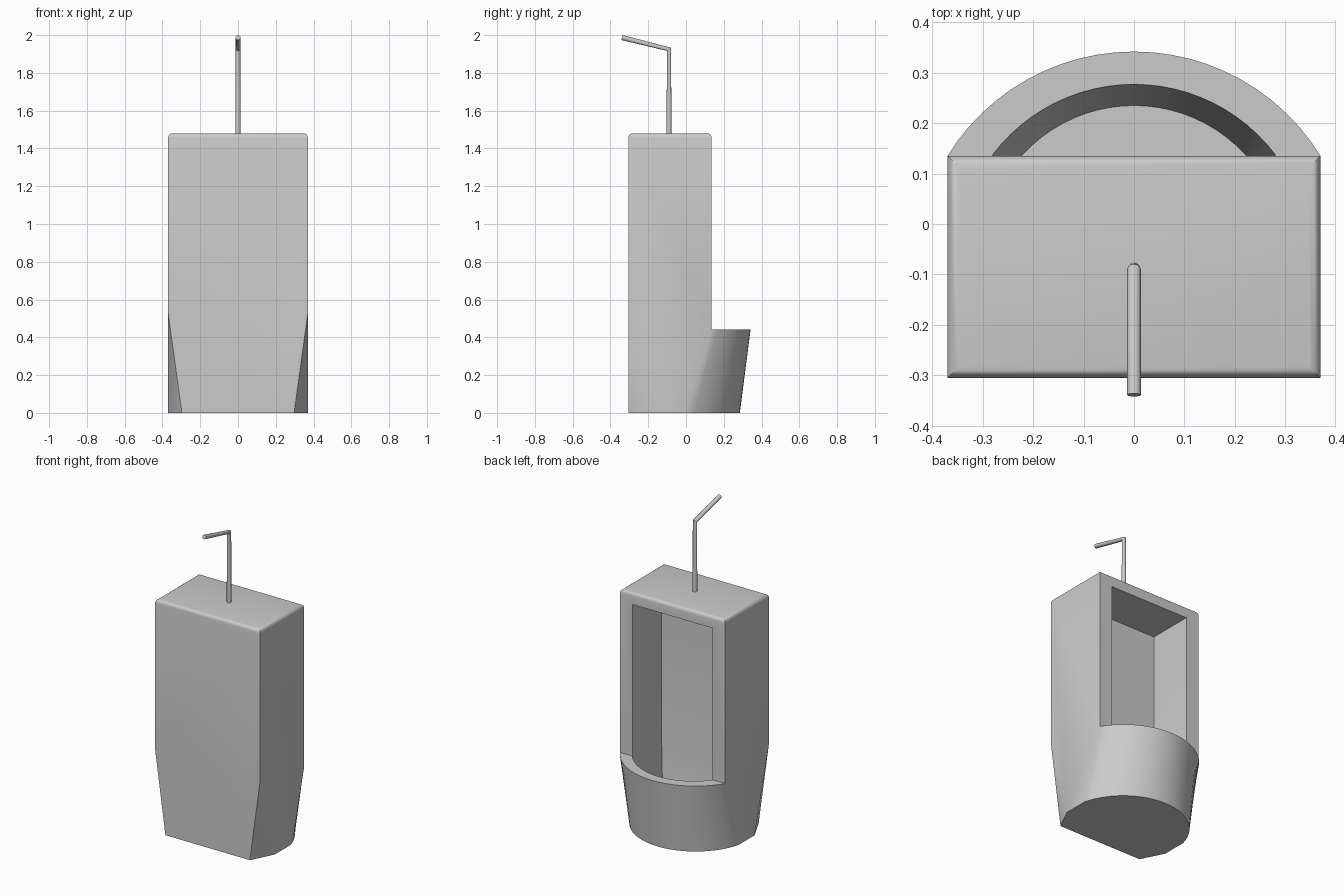
import bpy, bmesh, math

if "Cube" in bpy.data.objects:
    bpy.data.objects.remove(bpy.data.objects["Cube"])

N = 24  # segments along the curved front


def arc(half, y0, y1, z):
    """Circular arc from (half, y0) over (0, y1) to (-half, y0) at height z."""
    sag = y1 - y0
    r = (half * half + sag * sag) / (2 * sag)
    a = math.asin(half / r)
    pts = []
    for i in range(N + 1):
        t = a - 2 * a * i / N
        pts.append((r * math.sin(t), y1 - r + r * math.cos(t), z))
    return pts


def finish(bm, name):
    bmesh.ops.recalc_face_normals(bm, faces=bm.faces[:])
    me = bpy.data.meshes.new(name)
    bm.to_mesh(me)
    bm.free()
    ob = bpy.data.objects.new(name, me)
    bpy.context.collection.objects.link(ob)
    return ob


def select(ob):
    bpy.ops.object.select_all(action='DESELECT')
    ob.select_set(True)
    bpy.context.view_layer.objects.active = ob


# Outer body: upright box whose foot tapers into a rounded bowl
bm = bmesh.new()
V = lambda *p: bm.verts.new(p)
rim = [V(*p) for p in arc(0.37, 0.135, 0.342, 0.442)]
foot = [V(*p) for p in arc(0.37, 0.0, 0.285, 0.0)]
sides = []
for s, k in ((1, 0), (-1, -1)):
    front_top, back_top = V(s * .37, .135, 1.48), V(s * .37, -.305, 1.48)
    apex = V(s * .37, -.305, .53)
    side_foot, back_foot = V(s * .37, -.16, 0), V(s * .297, -.305, 0)
    bm.faces.new([rim[k], front_top, back_top, apex, side_foot, foot[k]])
    bm.faces.new([apex, side_foot, back_foot])
    sides.append((front_top, back_top, apex, side_foot, back_foot))
R, L = sides
for i in range(N):
    bm.faces.new([rim[i], rim[i + 1], foot[i + 1], foot[i]])
bm.faces.new(rim)
bm.faces.new(foot + [L[3], L[4], R[4], R[3]])
bm.faces.new([rim[0], rim[-1], L[0], R[0]])
bm.faces.new([R[0], L[0], L[1], R[1]])
bm.faces.new([R[1], L[1], L[2], L[4], R[4], R[2]])
top_edges = [e for e in bm.edges if all(v.co.z > 1.47 for v in e.verts)]
bmesh.ops.bevel(bm, geom=top_edges, offset=0.022, segments=4,
                profile=0.5, affect='EDGES')
body = finish(bm, "urinal_body")

# Hollow: tall recess that narrows into the basin
bm = bmesh.new()
rings = []
for z, half, back, y0, y1 in ((.19, .25, -.12, .10, .235),
                              (.442, .28, -.155, .138, .277),
                              (1.405, .28, -.155, .138, .277)):
    pts = arc(half, y0, y1, z) + [(-half, back, z), (half, back, z)]
    rings.append([bm.verts.new(p) for p in pts])
for a, b in zip(rings, rings[1:]):
    for i in range(len(a)):
        j = (i + 1) % len(a)
        bm.faces.new([a[i], a[j], b[j], b[i]])
bm.faces.new(rings[0])
bm.faces.new(rings[-1])
cutter = finish(bm, "hollow_cutter")
cutter.hide_render = True

select(body)
mod = body.modifiers.new("hollow", 'BOOLEAN')
mod.operation, mod.solver, mod.object = 'DIFFERENCE', 'EXACT', cutter
bpy.ops.object.modifier_apply(modifier=mod.name)
bpy.data.objects.remove(cutter)
bpy.ops.object.shade_smooth_by_angle(angle=math.radians(30))

# Bent supply pipe
cu = bpy.data.curves.new("supply_pipe", 'CURVE')
cu.dimensions = '3D'
cu.bevel_depth, cu.bevel_resolution, cu.use_fill_caps = 0.0135, 4, True
sp = cu.splines.new('POLY')
path = [(0, -.09, 1.46), (0, -.09, 1.925), (0, -.339, 1.987)]
sp.points.add(len(path) - 1)
for p, co in zip(sp.points, path):
    p.co = (*co, 1)
pipe = bpy.data.objects.new("supply_pipe", cu)
bpy.context.collection.objects.link(pipe)
select(pipe)
bpy.ops.object.convert(target='MESH')
bpy.ops.object.shade_smooth_by_angle(angle=math.radians(40))
